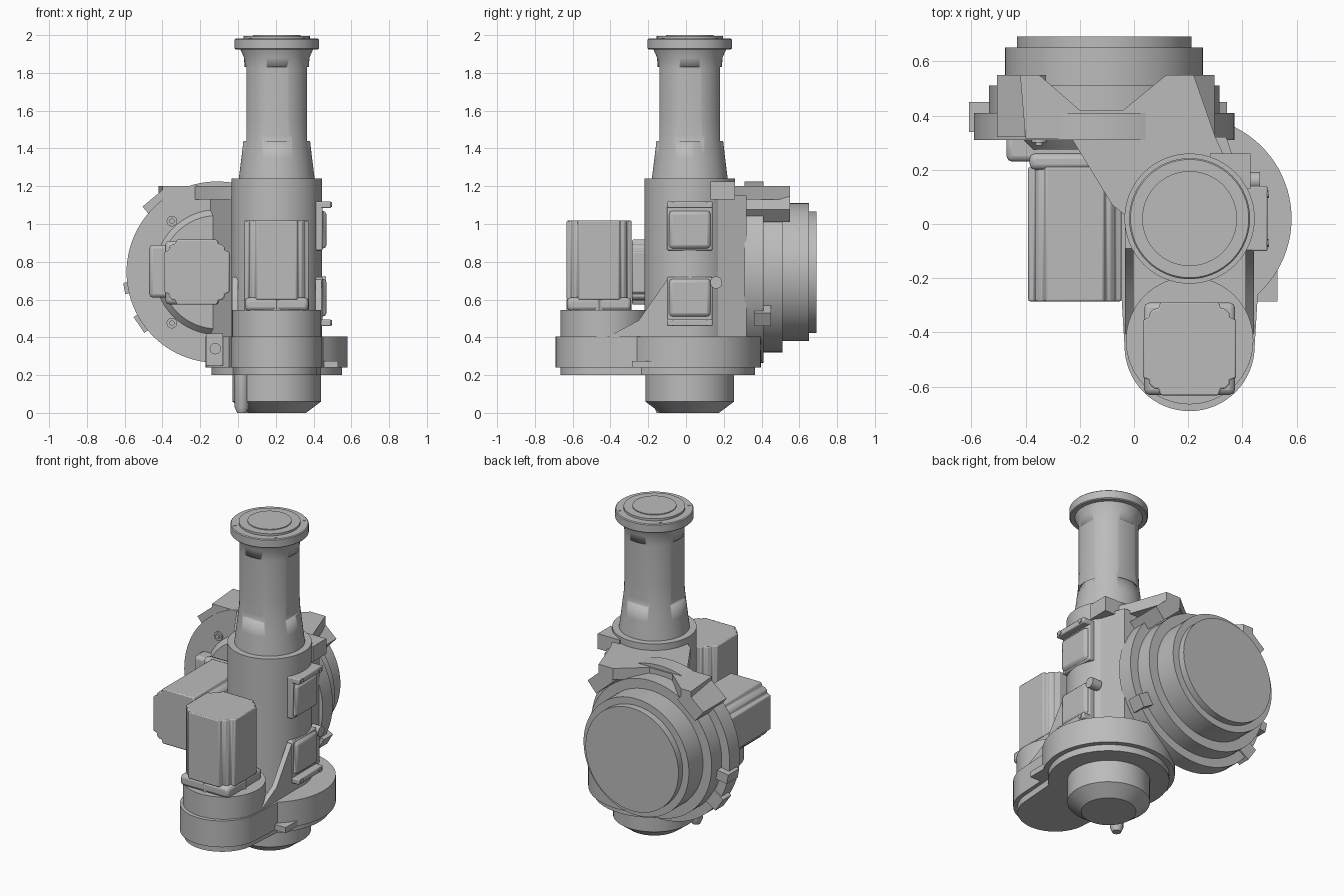
import bpy, bmesh
from math import sin, cos, pi, radians
from mathutils import Matrix, Vector

if "Cube" in bpy.data.objects:
    bpy.data.objects.remove(bpy.data.objects["Cube"])

grey = bpy.data.materials.new("machine_grey")
grey.use_nodes = True
grey.diffuse_color = (0.5, 0.5, 0.5, 1)
grey.node_tree.nodes["Principled BSDF"].inputs["Base Color"].default_value = (0.5, 0.5, 0.5, 1)

CX, CY = 0.205, 0.02      # column axis
JX, JZ = -0.11, 0.745     # rear joint axis
MY = -0.45                # front motor axis


def finish(name, bm, bevel=0, smooth=True):
    bmesh.ops.recalc_face_normals(bm, faces=bm.faces)
    mesh = bpy.data.meshes.new(name)
    bm.to_mesh(mesh)
    bm.free()
    obj = bpy.data.objects.new(name, mesh)
    bpy.context.collection.objects.link(obj)
    mesh.materials.append(grey)
    if bevel:
        mod = obj.modifiers.new("bevel", "BEVEL")
        mod.width, mod.segments, mod.limit_method = bevel, 2, "ANGLE"
    if smooth:
        bpy.ops.object.select_all(action="DESELECT")
        obj.select_set(True)
        bpy.context.view_layer.objects.active = obj
        bpy.ops.object.shade_smooth_by_angle(angle=radians(30))
    return obj


def place(axis, u, v, h):
    return {"x": (h, u, v), "y": (u, h, v), "z": (u, v, h)}[axis]


def lathe(name, profile, centre, axis="z", n=64):
    """Stack of rings (radius, height) about an axis."""
    bm = bmesh.new()
    rings = [[bm.verts.new(place(axis, centre[0] + r * cos(2 * pi * i / n),
                                 centre[1] + r * sin(2 * pi * i / n), h))
              for i in range(n)] for r, h in profile]
    for a, b in zip(rings, rings[1:]):
        for i in range(n):
            j = (i + 1) % n
            bm.faces.new((a[i], a[j], b[j], b[i]))
    bm.faces.new(rings[0])
    bm.faces.new(rings[-1])
    return finish(name, bm)


def prism(name, points, low, high, axis="z", bevel=0):
    bm = bmesh.new()
    a, b = [[bm.verts.new(place(axis, u, v, h)) for u, v in points] for h in (low, high)]
    for i in range(len(a)):
        j = (i + 1) % len(a)
        bm.faces.new((a[i], a[j], b[j], b[i]))
    bm.faces.new(a)
    bm.faces.new(b)
    return finish(name, bm, bevel)


def box(name, x, y, z, bevel=0):
    return prism(name, [(x[0], y[0]), (x[1], y[0]), (x[1], y[1]), (x[0], y[1])], z[0], z[1], "z", bevel)


def arc(cx, cy, r, start, end, n=32):
    angles = [radians(start + (end - start) * i / n) for i in range(n + 1)]
    return [(cx + r * cos(t), cy + r * sin(t)) for t in angles]


def notched_square(cx, cy, half=0.172):
    """Square motor section with stepped corners."""
    quarter = [(1, 0.62), (0.86, 0.67), (0.86, 0.76), (0.76, 0.86), (0.67, 0.86), (0.62, 1)]
    points = []
    for k in range(4):
        c, s = cos(k * pi / 2), sin(k * pi / 2)
        points += [(cx + half * (u * c - v * s), cy + half * (u * s + v * c)) for u, v in quarter]
    return points


def base_outline(big, small):
    return arc(CX, CY, big, -48, 228, 64) + arc(CX, MY, small, 180, 360)


# Column, foot and neck
lathe("column", [(0.24, 0.22), (0.24, 1.24)], (CX, CY))
lathe("foot", [(0.155, 0), (0.235, 0.06), (0.235, 0.24)], (CX, CY))
lathe("foot_nub", [(0.025, 0), (0.038, 0.03), (0.038, 0.22)], (0.02, -0.13), n=20)
neck = lathe("neck", [(0.202, 1.23), (0.187, 1.35), (0.173, 1.47), (0.17, 1.56), (0.17, 1.82),
                      (0.173, 1.88), (0.195, 1.93)], (CX, CY))
lathe("neck_flange", [(0.218, 1.925), (0.223, 1.93), (0.223, 1.977), (0.218, 1.982)], (CX, CY))
lathe("neck_cap", [(0.175, 1.97), (0.175, 1.995)], (CX, CY))
lathe("neck_cap_centre", [(0.125, 1.98), (0.125, 2.0)], (CX, CY))

# Shallow flats around the neck
for k in range(4):
    c, s = cos(k * pi / 2), sin(k * pi / 2)
    mx, my = CX + 0.21 * c, CY + 0.21 * s
    cutter = box("flat_cutter", (mx - 0.05 - 0.05 * abs(s), mx + 0.05 + 0.05 * abs(s)),
                 (my - 0.05 - 0.05 * abs(c), my + 0.05 + 0.05 * abs(c)), (1.44, 1.83))
    cutter.hide_render = True
    cutter.hide_viewport = True
    mod = neck.modifiers.new("flat", "BOOLEAN")
    mod.operation, mod.object, mod.solver = "DIFFERENCE", cutter, "EXACT"

# Flange screws
for k in range(4):
    t = radians(45 + 90 * k)
    lathe("flange_screw", [(0.008, 1.978), (0.008, 1.985)], (CX + 0.2 * cos(t), CY + 0.2 * sin(t)), n=12)

# Base housing
prism("base_plate", base_outline(0.345, 0.215), 0.2, 0.25)
prism("base_housing", base_outline(0.376, 0.24), 0.24, 0.405)
lathe("motor_housing", [(0.235, 0.4), (0.235, 0.545)], (CX, -0.43))
box("base_step", (0.42, 0.53), (-0.285, -0.12), (0.24, 0.275))
box("connector_box", (-0.17, -0.08), (-0.24, -0.05), (0.25, 0.42))
lathe("connector_screw", [(0.03, -0.255), (0.03, -0.235)], (-0.12, 0.34), "y", 20)

# Tangent ribs joining the motor housing to the column
for side in (-1, 1):
    x = CX + side * 0.222
    prism("side_rib", [(-0.42, 0.39), (-0.4, 0.41), (-0.25, 0.49), (-0.09, 0.72), (0.02, 0.72), (0.02, 0.39)],
          x - 0.016, x + 0.016, "x")

# Front motor
prism("front_motor_mount", arc(CX, -0.46, 0.172, 0, 360, 8)[:-1], 0.53, 0.6)
box("front_motor_foot", (0.037, 0.373), (-0.63, -0.29), (0.54, 0.61), 0.02)
prism("front_motor", notched_square(CX, -0.46), 0.6, 1.018, "z", 0.006)

# Rear joint: one turned stack of stepped rings
lathe("joint_drum", [(0.48, 0.31), (0.48, 0.41), (0.425, 0.41), (0.425, 0.51), (0.365, 0.51),
                     (0.365, 0.65), (0.322, 0.65), (0.322, 0.692)], (JX, JZ), "y", 96)
lathe("joint_boss", [(0.3, 0.275), (0.335, 0.315)], (JX, JZ), "y")
for z in (0.475, 1.015):
    lathe("joint_screw", [(0.014, 0.29), (0.014, 0.3), (0.028, 0.3), (0.028, 0.32)], (-0.35, z), "y", 20)

# Rim lugs around the joint
for angle, radius, width, y0, y1 in ((130, 0.475, 0.16, 0.32, 0.55), (48, 0.475, 0.16, 0.32, 0.55),
                                     (190, 0.455, 0.06, 0.34, 0.45), (214, 0.455, 0.1, 0.34, 0.42),
                                     (330, 0.455, 0.08, 0.36, 0.45)):
    bm = bmesh.new()
    bmesh.ops.create_cube(bm, size=1)
    bmesh.ops.scale(bm, vec=(0.09, y1 - y0, width), verts=bm.verts)
    turn = Matrix.Rotation(-radians(angle), 4, "Y")
    spot = Vector((JX, (y0 + y1) / 2, JZ)) + turn @ Vector((radius, 0, 0))
    bmesh.ops.transform(bm, matrix=Matrix.Translation(spot) @ turn, verts=bm.verts)
    finish("rim_lug", bm, smooth=False)

# Web and top bridge between column and joint
prism("joint_web", [(-0.03, 0.02), (-0.15, 0.32), (0.34, 0.32), (0.43, 0.06)], 0.38, 1.15)
prism("top_bridge", [(-0.03, 0.03), (-0.08, 0.07), (-0.23, 0.315), (-0.4, 0.315), (-0.42, 0.55), (-0.35, 0.55),
                     (-0.2, 0.42), (-0.04, 0.42), (0.12, 0.55), (0.22, 0.55), (0.3, 0.32), (0.38, 0.15)],
      1.13, 1.2)
box("column_ear", (0.28, 0.43), (0.13, 0.26), (1.13, 1.225))

# Rear motor pointing forwards
box("rear_motor_base", (-0.47, -0.03), (0.23, 0.33), (0.61, 0.89), 0.02)
box("rear_motor_foot", (-0.385, -0.05), (0.2, 0.26), (0.575, 0.91), 0.02)
prism("rear_motor", notched_square(-0.218, 0.745), -0.285, 0.21, "y", 0.006)

# Side covers, mirrored up and down
for centre, way in ((0.97, 1), (0.61, -1)):
    z = sorted((centre - way * 0.11, centre + way * 0.15))
    box("cover_back", (0.4, 0.448), (-0.1, 0.14), z, 0.008)
    z = sorted((centre - way * 0.1, centre + way * 0.1))
    box("cover_lid", (0.43, 0.468), (-0.09, 0.13), z, 0.02)
    z = sorted((centre + way * 0.115, centre + way * 0.15))
    box("cover_tab", (0.43, 0.492), (-0.1, 0.14), z, 0.006)
    for y in (-0.07, 0.11):
        lathe("cover_screw", [(0.014, 0.48), (0.014, 0.497)], (y, centre + way * 0.133), "x", 16)
lathe("cable_gland", [(0.032, 0.4), (0.032, 0.465)], (0.16, 0.69), "x", 20)
